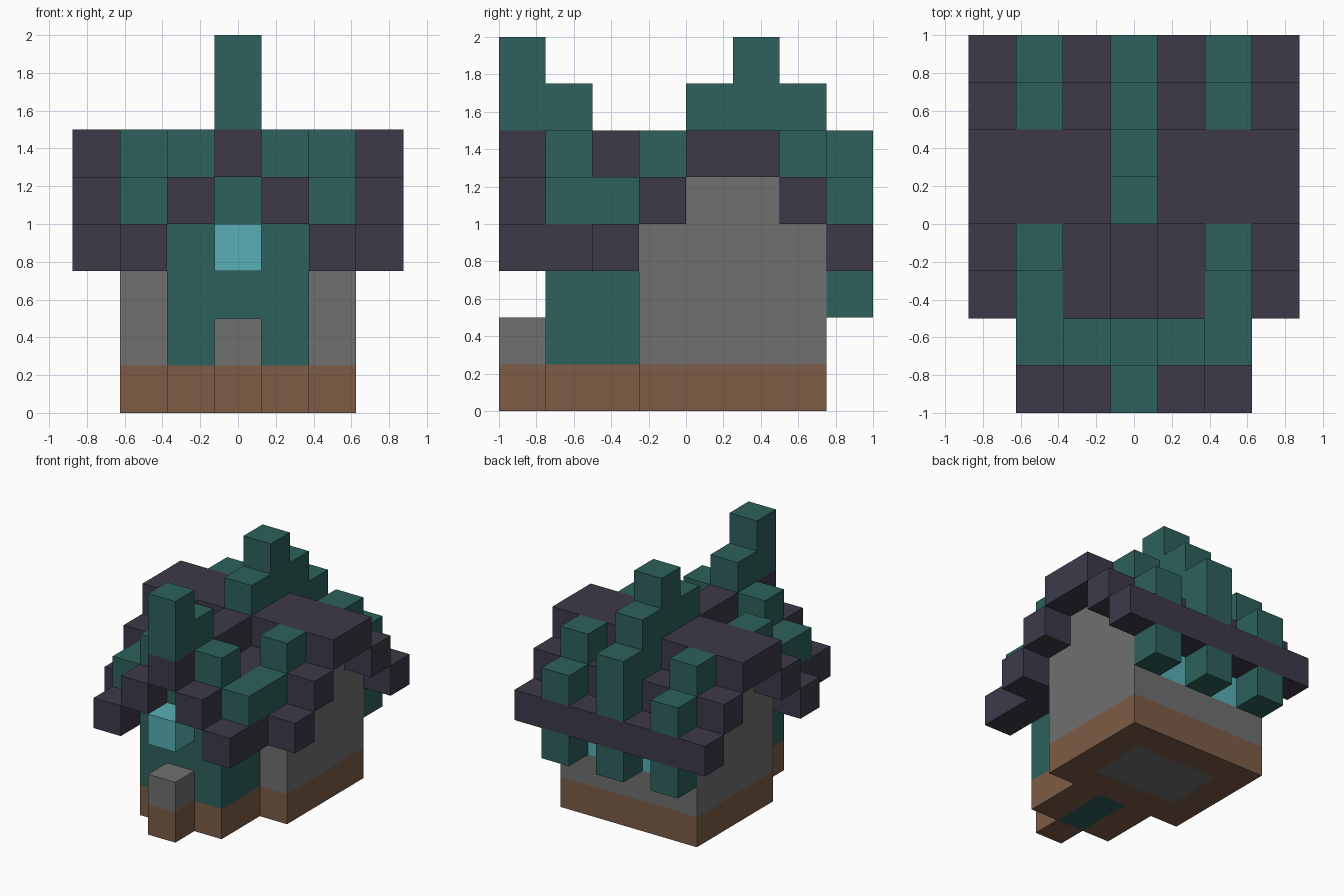
import bpy
import bmesh
from mathutils import Matrix, Vector

CELL = 0.25

if "Cube" in bpy.data.objects:
    bpy.data.objects.remove(bpy.data.objects["Cube"], do_unlink=True)


def to_linear(channel):
    c = channel / 255
    return c / 12.92 if c <= 0.04045 else ((c + 0.055) / 1.055) ** 2.4


def make_material(name, *rgb):
    color = (*[to_linear(c) for c in rgb], 1)
    mat = bpy.data.materials.new(name)
    mat.use_nodes = True
    mat.diffuse_color = color
    shader = mat.node_tree.nodes["Principled BSDF"]
    shader.inputs["Base Color"].default_value = color
    shader.inputs["Roughness"].default_value = 0.9
    return mat


slate = make_material("slate roof", 61, 58, 73)
teal = make_material("teal timber", 45, 97, 91)
stone = make_material("grey stone", 112, 112, 112)
earth = make_material("brown earth", 125, 92, 70)
glow = make_material("cyan glass", 88, 175, 182)


def span(value):
    """A single cell index or an inclusive (first, last) range."""
    return value if isinstance(value, tuple) else (value, value)


def build(name, mat, *blocks, mirror=False):
    """Make one object from blocks given as x, y, z cell spans."""
    bm = bmesh.new()
    for block in blocks:
        (xa, xb), (ya, yb), (za, zb) = map(span, block)
        sides = [(xa, xb), (-xb, -xa)] if mirror else [(xa, xb)]
        for left, right in sides:
            low = Vector((left - 0.5, ya - 4, za)) * CELL
            high = Vector((right + 0.5, yb - 3, zb + 1)) * CELL
            size = high - low
            place = Matrix.Translation((low + high) / 2) @ Matrix.Diagonal((*size, 1))
            bmesh.ops.create_cube(bm, size=1, matrix=place)
    mesh = bpy.data.meshes.new(name)
    bm.to_mesh(mesh)
    bm.free()
    mesh.materials.append(mat)
    obj = bpy.data.objects.new(name, mesh)
    bpy.context.collection.objects.link(obj)
    return obj


wide, eaves, inner, ridge = (-2, 2), (-3, 3), (-1, 1), (4, 5)

# Foundations and floors
build("foundation_front_back", earth, (wide, 3, 0), (wide, 6, 0))
build("foundation_sides", earth, (2, ridge, 0), mirror=True)
build("house_floor", stone, (inner, ridge, 0))
build("porch_foundation", earth, (1, (1, 2), 0), mirror=True)

# Front step
build("step_base", earth, (0, 0, 0))
build("step_block", stone, (0, 0, 1))

# House walls, with the back row left open for windows
build("house_walls", stone, (wide, (3, 5), (1, 3)), (wide, ridge, 4))
build("back_wall", stone, (wide, 6, 1), (wide, 6, 3), (0, 6, 2))
build("back_wall_corners", stone, (2, 6, 2), mirror=True)
build("back_windows", glow, (1, 6, 2), mirror=True)

# Porch
build("porch_sides", teal, (1, (1, 2), (1, 3)), mirror=True)
build("porch_middle", teal, (0, (1, 2), (0, 4)))
build("porch_lantern", glow, (0, 0, 3))

# Main roof, stepping down to front and back
build("roof_ridge", slate, (eaves, ridge, 5))
build("roof_back", slate, (eaves, 6, 4), (eaves, 7, 3))
build("roof_front", slate, ((2, 3), 3, 4), ((2, 3), 2, 3), mirror=True)

# Porch roof, stepping down to both sides
build("porch_roof_ridge", slate, (0, (0, 3), 5))
build("porch_roof_slopes", slate, (1, (0, 3), 4), (2, (0, 1), 3), mirror=True)

# Timber ribs lying on the roofs
build("side_ribs_front", teal, (2, (1, 2), 4), (2, 3, 5), mirror=True)
build("side_ribs_back", teal, (2, 6, 5), (2, 7, 4), mirror=True)
build("porch_ribs", teal, (1, 1, 5), mirror=True)
build("centre_rib", teal, (0, (4, 6), 6), (0, 6, 5), (0, 7, (4, 5)))
build("ridge_peak", teal, (0, 5, 7))

# Front finial and brackets under the back eave
build("front_finial", teal, (0, 0, (6, 7)), (0, 1, 6))
build("eave_bracket_centre", teal, (0, 7, 2))
build("eave_brackets_side", teal, (2, 7, 2), mirror=True)
